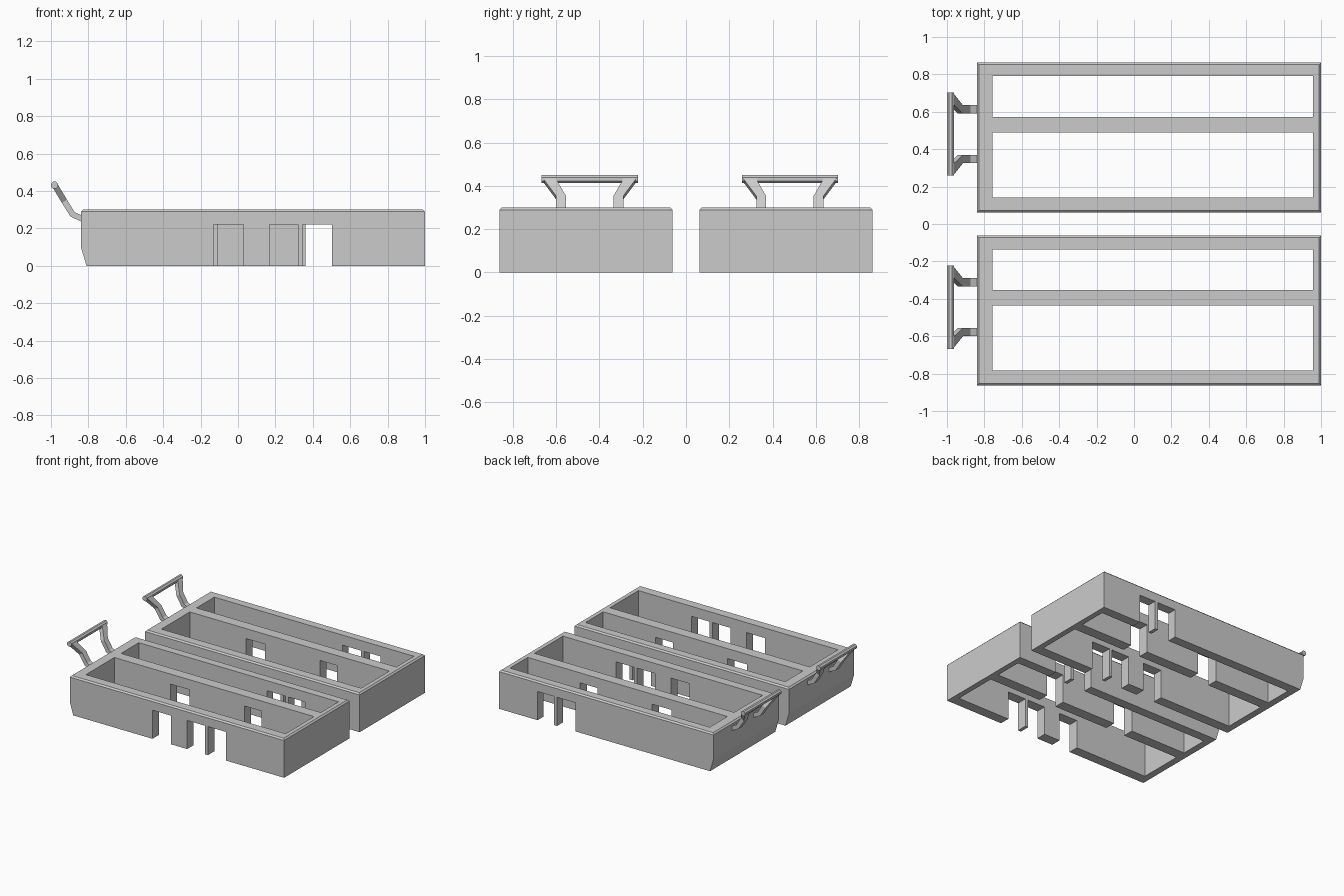
import bpy, bmesh, math
from mathutils import Vector

if "Cube" in bpy.data.objects:
    bpy.data.objects.remove(bpy.data.objects["Cube"])

PITCH = 0.925            # spacing between the two trays
Y0, Y1 = 0.0625, 0.8625  # outer walls of the back tray
NOTCH_H = 0.222


def make_object(name, bm):
    bmesh.ops.recalc_face_normals(bm, faces=bm.faces)
    mesh = bpy.data.meshes.new(name)
    bm.to_mesh(mesh)
    bm.free()
    ob = bpy.data.objects.new(name, mesh)
    bpy.context.collection.objects.link(ob)
    return ob


def loft(bm, rings):
    """Join equal-length rings of points into a closed capped tube."""
    vs = [[bm.verts.new(p) for p in ring] for ring in rings]
    n = len(vs[0])
    for a, b in zip(vs, vs[1:]):
        for i in range(n):
            j = (i + 1) % n
            bm.faces.new((a[i], a[j], b[j], b[i]))
    bm.faces.new(vs[0])
    bm.faces.new(vs[-1])


def cut_box(target, x, y, z):
    bm = bmesh.new()
    loft(bm, [[(x[0], y[0], h), (x[1], y[0], h), (x[1], y[1], h), (x[0], y[1], h)] for h in z])
    cutter = make_object("cutter", bm)
    cutter.hide_render = True
    mod = target.modifiers.new("cut", 'BOOLEAN')
    mod.operation, mod.solver, mod.object = 'DIFFERENCE', 'EXACT', cutter
    bpy.context.view_layer.objects.active = target
    bpy.ops.object.modifier_apply(modifier=mod.name)
    bpy.data.objects.remove(cutter)


# tray body: side profile extruded in y, chamfered top rim
profile = [(1.0, 0), (1.0, 0.3), (-0.84, 0.3), (-0.84, 0.1), (-0.81, 0)]
bm = bmesh.new()
loft(bm, [[(x, y, z) for x, z in profile] for y in (Y0, Y1)])
rim = [e for e in bm.edges if all(v.co.z > 0.29 for v in e.verts)]
bmesh.ops.bevel(bm, geom=rim, offset=0.011, segments=1, affect='EDGES')
tray = make_object("back_tray", bm)

# two open compartments
for y in ((0.142, 0.49), (0.573, 0.79)):
    cut_box(tray, (-0.757, 0.957), y, (-0.1, 0.4))

# doorways cut up from the bottom edge: front wall, divider, back wall
doors = [
    ((0.0, 0.2), [(-0.13, 0.03), (0.168, 0.32), (0.345, 0.503)]),
    ((0.45, 0.6), [(-0.275, -0.11), (0.36, 0.507)]),
    ((0.75, 0.9), [(0.345, 0.503), (0.53, 0.67)]),
]
for y, spans in doors:
    for x in spans:
        cut_box(tray, x, y, (-0.1, NOTCH_H))

# handle: two flared bent legs and an eight-sided grip bar
YC = 0.48
path = [(-0.825, 0.247, 0.11, 0.155), (-0.885, 0.276, 0.11, 0.155),
        (-0.928, 0.345, 0.11, 0.155), (-0.98, 0.432, 0.16, 0.22)]
pts = [Vector((x, z)) for x, z, _, _ in path]
bm = bmesh.new()
for side in (-1, 1):
    rings = []
    for i, (x, z, inner, outer) in enumerate(path):
        d = (pts[min(i + 1, 3)] - pts[max(i - 1, 0)]).normalized() * 0.016
        n = (-d.y, d.x)
        rings.append([(x + s * n[0], YC + side * y, z + s * n[1])
                      for s, y in ((-1, inner), (1, inner), (1, outer), (-1, outer))])
    loft(bm, rings)
ring = [(-0.981 + 0.02 * math.cos(a), 0.431 + 0.02 * math.sin(a))
        for a in (math.pi / 8 + k * math.pi / 4 for k in range(8))]
loft(bm, [[(x, YC + s * 0.222, z) for x, z in ring] for s in (-1, 1)])
handle = make_object("back_handle", bm)

# front tray and handle repeat the back ones
for ob, name in ((tray, "front_tray"), (handle, "front_handle")):
    copy = ob.copy()
    copy.name = name
    copy.location.y = -PITCH
    bpy.context.collection.objects.link(copy)
